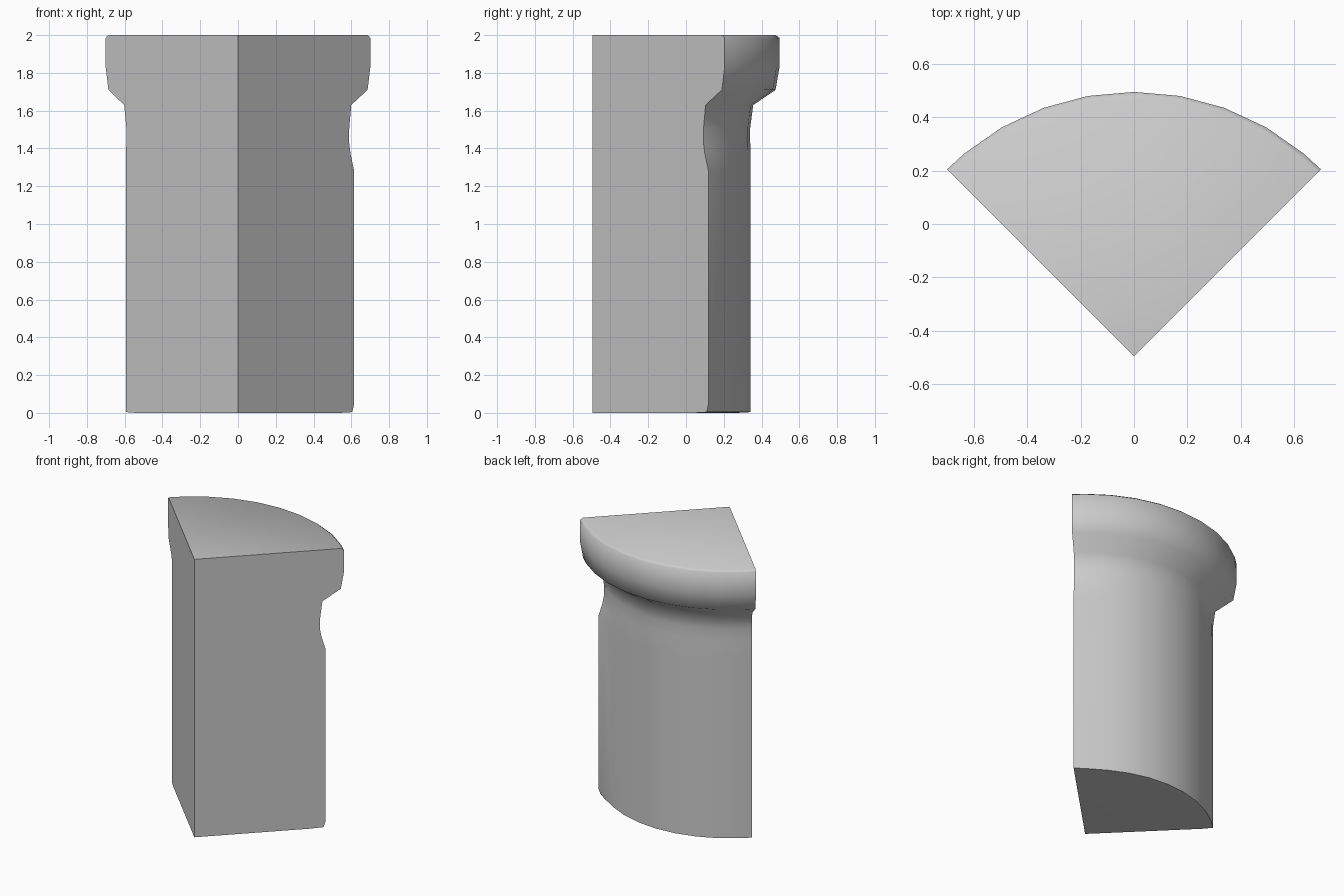
import bpy, bmesh, math

if "Cube" in bpy.data.objects:
    bpy.data.objects.remove(bpy.data.objects["Cube"])

APEX_Y = -0.496
# (radius, height, extra radius at the uneven right-hand edge)
PROFILE = [(0.765, 0.0, 0.0), (0.838, 0.004, 0.018), (0.838, 0.05, 0.032),
           (0.838, 1.28, 0.032), (0.838, 1.37, 0.005), (0.836, 1.43, -0.004),
           (0.836, 1.51, -0.003), (0.852, 1.63, -0.004), (0.970, 1.71, 0.0),
           (0.991, 1.83, 0.0), (0.991, 1.985, 0.0), (0.972, 2.0, 0.0)]
# arc directions, measured from +y towards +x, with the weight of the unevenness
ANGLES = [-45, -40, -30, -20, -10, 0, 10, 20, 30, 40, 45]
WEIGHT = {45: 1.0, 40: 0.5}

bm = bmesh.new()

# curved outer wall: one ring of points per profile step
rings = []
for r, z, extra in PROFILE:
    ring = []
    for a in ANGLES:
        rad = r + extra * WEIGHT.get(a, 0.0)
        t = math.radians(a)
        ring.append(bm.verts.new((rad * math.sin(t), APEX_Y + rad * math.cos(t), z)))
    rings.append(ring)
for lo, hi in zip(rings, rings[1:]):
    for i in range(len(ANGLES) - 1):
        bm.faces.new((lo[i], lo[i + 1], hi[i + 1], hi[i]))

# inner corner edge, wedge-shaped ends and the two flat cut sides
foot = bm.verts.new((0, APEX_Y, 0))
head = bm.verts.new((0, APEX_Y, 2))
bm.faces.new([foot] + rings[0])
bm.faces.new([head] + rings[-1])
for i in (0, -1):
    bm.faces.new([foot] + [ring[i] for ring in rings] + [head])
bmesh.ops.recalc_face_normals(bm, faces=bm.faces[:])

mesh = bpy.data.meshes.new("quarter_column")
bm.to_mesh(mesh)
bm.free()
column = bpy.data.objects.new("quarter_column", mesh)
bpy.context.collection.objects.link(column)

# smooth wall, crisp cut edges
bpy.context.view_layer.objects.active = column
column.select_set(True)
bpy.ops.object.shade_smooth_by_angle(angle=math.radians(60))
